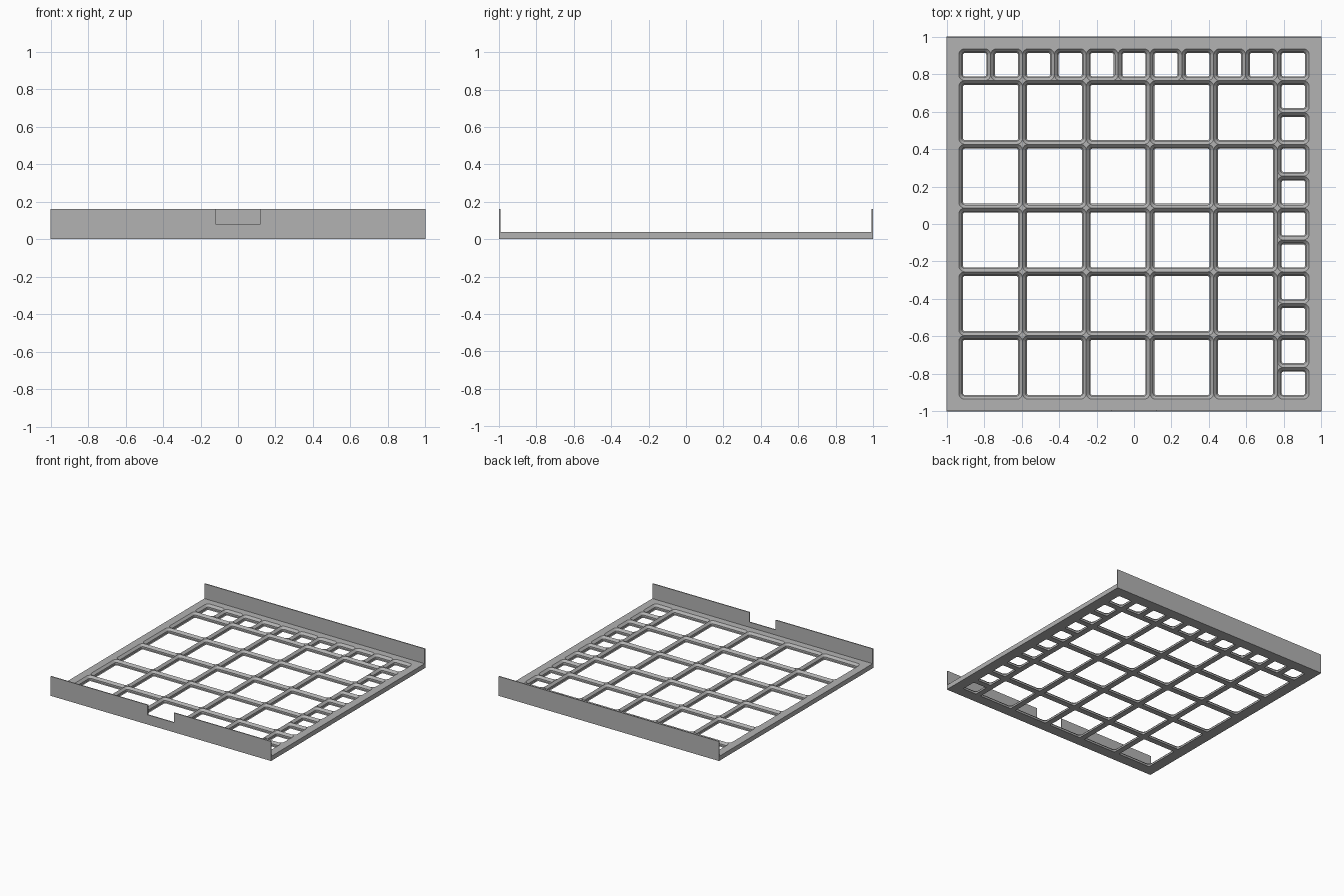
import bpy, bmesh, math
from mathutils import Vector

if "Cube" in bpy.data.objects:
    bpy.data.objects.remove(bpy.data.objects["Cube"], do_unlink=True)

HALF = 0.17            # small cell pitch; large cells are twice this
EDGE = HALF * 5.5      # half width of the cell field
WALL = 0.008           # lip thickness
RADIUS = 0.0324
SEGS = 8
# socket steps: (height, inset from cell boundary)
STEPS = [(0.0377, 0.0), (0.0203, 0.0174), (0.0057, 0.0174), (0.0, 0.0231)]
TOP = STEPS[0][0]

grey = bpy.data.materials.new("plain grey")
grey.use_nodes = True
colour = (0.45, 0.45, 0.45, 1)
grey.diffuse_color = colour
grey.node_tree.nodes["Principled BSDF"].inputs["Base Color"].default_value = colour


def finish(bm, name):
    bmesh.ops.remove_doubles(bm, verts=bm.verts, dist=0.00002)
    bmesh.ops.recalc_face_normals(bm, faces=bm.faces)
    mesh = bpy.data.meshes.new(name)
    bm.to_mesh(mesh)
    bm.free()
    mesh.materials.append(grey)
    obj = bpy.data.objects.new(name, mesh)
    bpy.context.collection.objects.link(obj)
    return obj


def rounded_ring(bm, cx, cy, size, z, inset):
    """Rounded square loop, one arc per corner, counter-clockwise."""
    r = RADIUS - inset
    reach = size / 2 - RADIUS
    ring = []
    for q in range(4):
        mid = math.radians(45 + 90 * q)
        px = cx + math.copysign(reach, math.cos(mid))
        py = cy + math.copysign(reach, math.sin(mid))
        for i in range(SEGS + 1):
            a = math.radians(90 * (q + i / SEGS))
            ring.append(bm.verts.new((px + r * math.cos(a), py + r * math.sin(a), z)))
    return ring


def fill_to_square(bm, ring, cx, cy, size, z, sides):
    """Flat web between a rounded loop and its square cell boundary."""
    corners = []
    for q in range(4):
        a = math.radians(45 + 90 * q)
        d = size / 2 * math.sqrt(2)
        corners.append(bm.verts.new((cx + d * math.cos(a), cy + d * math.sin(a), z)))
    n = SEGS + 1
    for q in range(4):
        for i in range(SEGS):
            bm.faces.new((corners[q], ring[q * n + i], ring[q * n + i + 1]))
        if sides:
            after = (q + 1) % 4
            bm.faces.new((corners[q], ring[q * n + SEGS], ring[after * n], corners[after]))


def socket(bm, cx, cy, size):
    rings = [rounded_ring(bm, cx, cy, size, z, inset) for z, inset in STEPS]
    count = len(rings[0])
    for upper, lower in zip(rings, rings[1:]):
        for i in range(count):
            j = (i + 1) % count
            bm.faces.new((upper[i], upper[j], lower[j], lower[i]))
    fill_to_square(bm, rings[0], cx, cy, size, TOP, False)
    fill_to_square(bm, rings[-1], cx, cy, size, 0, True)


# Grid plate: five by five large sockets, small ones along the back and left
bm = bmesh.new()
for i in range(5):
    for j in range(5):
        socket(bm, -EDGE + HALF * (2 * i + 1), -EDGE + HALF * (2 * j + 1), 2 * HALF)
for i in range(11):
    socket(bm, -EDGE + HALF * (i + 0.5), EDGE - HALF / 2, HALF)
for j in range(10):
    socket(bm, EDGE - HALF / 2, -EDGE + HALF * (j + 0.5), HALF)

# Plain border around the sockets
signs = [(-1, -1), (1, -1), (1, 1), (-1, 1)]
loops = {}
for z in (0, TOP):
    inner = [bm.verts.new((sx * EDGE, sy * EDGE, z)) for sx, sy in signs]
    outer = [bm.verts.new((sx, sy * (1 - WALL), z)) for sx, sy in signs]
    loops[z] = outer
    for k in range(4):
        m = (k + 1) % 4
        bm.faces.new((inner[k], inner[m], outer[m], outer[k]))
for k in range(4):
    m = (k + 1) % 4
    bm.faces.new((loops[0][k], loops[0][m], loops[TOP][m], loops[TOP][k]))
finish(bm, "grid_plate")


# Upright lips, extruded from their front outline
def lip(name, outline, y):
    bm = bmesh.new()
    face = bm.faces.new([bm.verts.new((x, y, z)) for x, z in outline])
    made = bmesh.ops.extrude_face_region(bm, geom=[face])["geom"]
    bmesh.ops.translate(bm, vec=Vector((0, WALL, 0)),
                        verts=[v for v in made if isinstance(v, bmesh.types.BMVert)])
    finish(bm, name)


HIGH = 0.16
NOTCH = [(0.12, HIGH), (0.12, 0.08), (-0.12, 0.08), (-0.12, HIGH)]
lip("front_lip", [(-1, 0), (1, 0), (1, HIGH)] + NOTCH + [(-1, HIGH)], -1)
lip("back_lip", [(-1, 0), (1, 0), (1, HIGH), (-1, HIGH)], 1 - WALL)
